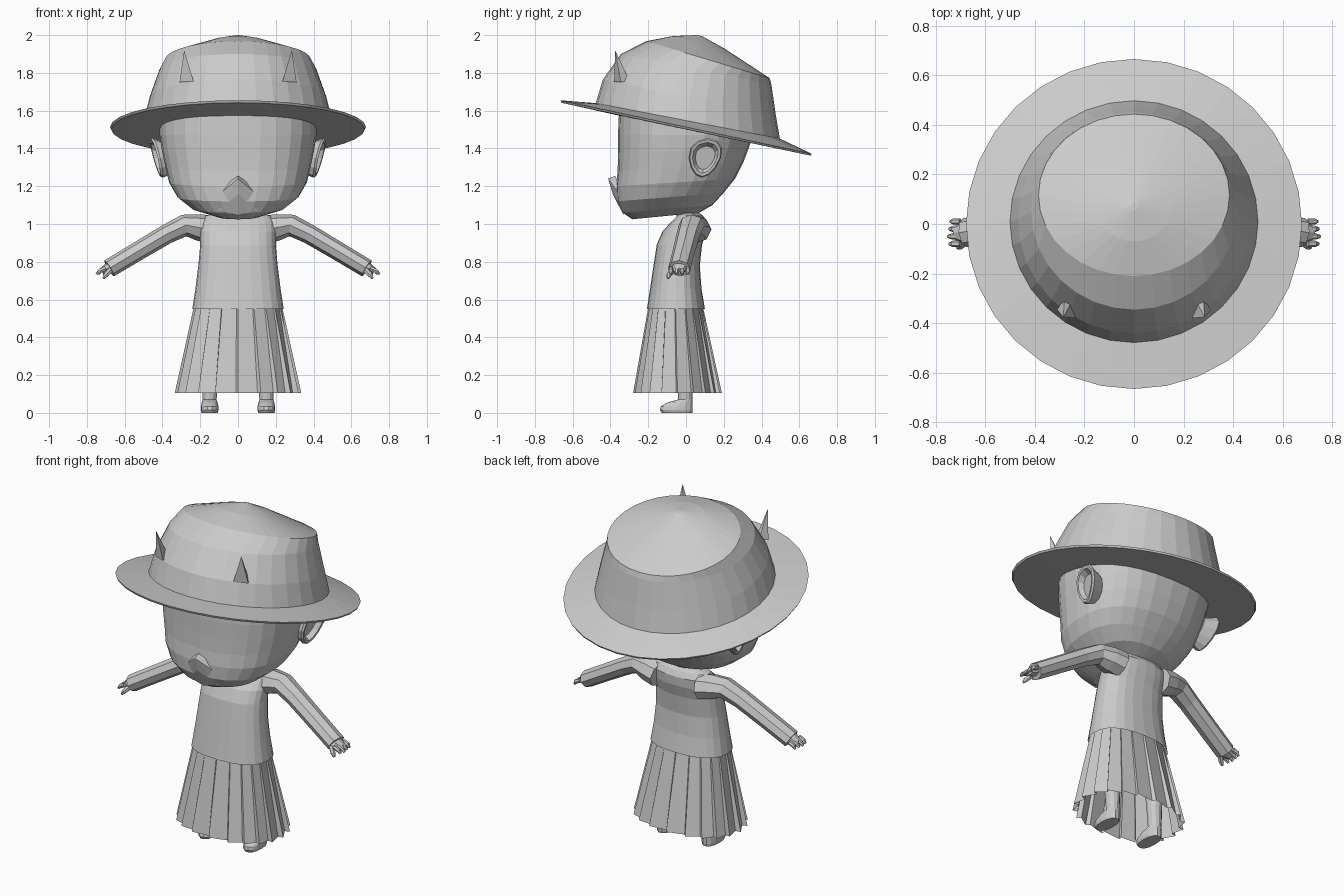
import bpy, bmesh, math
from mathutils import Vector

cube = bpy.data.objects.get("Cube")
if cube:
    bpy.data.objects.remove(cube)

GREY = (0.6, 0.6, 0.6, 1)
mat = bpy.data.materials.new("plain grey")
mat.use_nodes = True
mat.diffuse_color = GREY
mat.node_tree.nodes["Principled BSDF"].inputs["Base Color"].default_value = GREY


def finish(name, bm, mirror=False):
    bmesh.ops.recalc_face_normals(bm, faces=bm.faces)
    me = bpy.data.meshes.new(name)
    bm.to_mesh(me)
    bm.free()
    me.materials.append(mat)
    ob = bpy.data.objects.new(name, me)
    bpy.context.collection.objects.link(ob)
    if mirror:
        ob.modifiers.new("mirror", 'MIRROR').use_mirror_merge = False
    return ob


def loft(name, rings, caps=(True, True), mirror=False):
    """Skin a list of equally long point rings."""
    bm = bmesh.new()
    rows = [[bm.verts.new(p) for p in r] for r in rings]
    n = len(rows[0])
    for a, b in zip(rows, rows[1:]):
        for i in range(n):
            j = (i + 1) % n
            bm.faces.new((a[i], a[j], b[j], b[i]))
    if caps[0]:
        bm.faces.new(rows[0][::-1])
    if caps[1]:
        bm.faces.new(rows[-1])
    return finish(name, bm, mirror)


def power(v, e):
    return math.copysign(abs(v) ** (2 / e), v)


def ring(front, back, half, n=24, e=2.0, cx=0.0):
    """Tilted rounded ring through a front and a back (y, z) point."""
    f, b = Vector((cx, *front)), Vector((cx, *back))
    mid, arm = (f + b) / 2, (b - f) / 2
    pts = []
    for i in range(n):
        t = math.tau * i / n
        pts.append(mid + arm * power(math.sin(t), e)
                   + Vector((half * power(math.cos(t), e), 0, 0)))
    return pts


def tube(name, path, radii, sides=8, wide=1.0):
    """Tapered mirrored limb along a path."""
    path = [Vector(p) for p in path]
    rings = []
    for i, (p, r) in enumerate(zip(path, radii)):
        t = (path[min(i + 1, len(path) - 1)] - path[max(i - 1, 0)]).normalized()
        up = t.cross(Vector((0, 1, 0))).normalized()
        side = up.cross(t)
        rings.append([p + side * r * wide * math.cos(a) + up * r * math.sin(a)
                      for a in (math.tau * k / sides for k in range(sides))])
    return loft(name, rings, mirror=True)


# Hat: underside, tilted brim, crown and domed top
hat = [((-.36, 1.575), (.36, 1.425), .37),
       ((-.66, 1.642), (.66, 1.362), .67),
       ((-.665, 1.655), (.665, 1.372), .677),
       ((-.478, 1.64), (.497, 1.452), .5),
       ((-.44, 1.765), (.475, 1.58), .468),
       ((-.345, 1.9), (.452, 1.74), .415),
       ((-.21, 1.968), (.443, 1.772), .385),
       ((-.07, 1.995), (.21, 1.925), .15),
       ((.055, 2), (.085, 1.995), .015)]
loft("hat", [ring(*h, n=32) for h in hat])

# Horns on the front of the crown
base = [(.235, -.38, 1.755), (.31, -.345, 1.75), (.28, -.30, 1.76), (.25, -.31, 1.76)]
tip = Vector((.285, -.375, 1.92))
loft("horns", [base, [tip + (Vector(p) - tip) * .02 for p in base]], mirror=True)

# Head
head = [((-.285, 1.025), (.07, 1.06), .11),
        ((-.335, 1.06), (.14, 1.1), .24),
        ((-.365, 1.12), (.2, 1.165), .32),
        ((-.37, 1.2), (.26, 1.24), .365),
        ((-.362, 1.28), (.305, 1.33), .385),
        ((-.36, 1.37), (.335, 1.41), .403),
        ((-.36, 1.47), (.355, 1.47), .415),
        ((-.355, 1.59), (.36, 1.53), .415),
        ((-.3, 1.75), (.33, 1.65), .36)]
loft("head", [ring(*h, n=28, e=2.4) for h in head])

# Pointed snout that runs down into the chin
bm = bmesh.new()
for p in [(0, -.412, 1.24), (0, -.375, 1.255), (0, -.33, 1.045), (0, -.388, 1.16)]:
    bm.verts.new(p)
for s in (1, -1):
    for p in [(.045, -.36, 1.225), (.12, -.34, 1.14), (.1, -.33, 1.07)]:
        bm.verts.new((s * p[0], p[1], p[2]))
bmesh.ops.convex_hull(bm, input=bm.verts)
finish("snout", bm)

# Ears: flared cups with a hollow
ears = []
for x, size in [(.35, .7), (.425, 1), (.437, .93), (.435, .78), (.405, .6)]:
    cup = []
    for i in range(12):
        a = math.tau * i / 12
        dy = size * (.085 + .02 * math.sin(a)) * math.cos(a)
        dz = size * .105 * math.sin(a)
        cup.append((x + .25 * dz + .15 * dy, .1 + dy + .15 * dz, 1.35 + dz))
    ears.append(cup)
loft("ears", ears, mirror=True)

# Neck and shirt
loft("neck", [ring((-.05, z), (.07, z), .085, 12) for z in (1.0, 1.1)])
shirt = [(.55, -.207, .1, .242), (.66, -.19, .082, .225), (.78, -.172, .073, .21),
         (.89, -.155, .085, .2), (.96, -.125, .105, .2), (1.015, -.075, .108, .195),
         (1.045, -.045, .09, .17), (1.058, -.035, .07, .11)]
loft("shirt", [ring((f, z), (b, z), w, 24, 2.4) for z, f, b, w in shirt], caps=(False, True))

# Sleeves
tube("sleeves", [(.14, .045, .97), (.21, .04, .982), (.285, .03, .992), (.38, .012, .945),
                 (.52, -.01, .862), (.682, -.035, .765)],
     [.075, .07, .058, .052, .05, .049], wide=1.2)

# Hands
tube("palms", [(.65, -.035, .785), (.69, -.035, .765), (.722, -.035, .75)],
     [.026, .028, .018], wide=1.6)
for i, name in enumerate(["index", "middle", "ring", "little"]):
    y = -.08 + .03 * i
    reach = .75 - .006 * abs(i - 1)
    tube(name + "_fingers", [(.7, y, .765), (.73, y, .752), (reach, y, .735)],
         [.013, .013, .007], sides=6)
tube("thumbs", [(.675, -.07, .755), (.7, -.09, .73), (.712, -.095, .712)],
     [.016, .014, .007], sides=6)

# Pleated skirt: each pleat is a wide panel and a short return
PLEATS = 20


def pleat_ring(z, front, back, half, depth):
    pts = []
    for k in range(PLEATS):
        for shift, scale in ((0, 1), (.93, 1 - depth)):
            a = math.tau * (k + shift) / PLEATS
            pts.append((half * scale * power(math.cos(a), 2.3),
                        (front + back) / 2 + (back - front) / 2 * scale * power(math.sin(a), 2.3), z))
    return pts


loft("skirt", [pleat_ring(.57, -.198, .088, .232, .02),
               pleat_ring(.105, -.28, .19, .335, .09)], caps=(False, False))

# Legs and shoes
shoe = [(0, -.13, .035, .042), (.015, -.14, .037, .047), (.035, -.135, .037, .046),
        (.055, -.1, .036, .042), (.07, -.045, .035, .036)]
loft("shoes", [ring((f, z), (b, z), w, 14, 2.3, .15) for z, f, b, w in shoe], mirror=True)
leg = [(.06, -.042, .034, .036), (.12, -.043, .036, .04), (.55, -.08, .04, .065)]
loft("legs", [ring((f, z), (b, z), w, 12, 2, .15) for z, f, b, w in leg], mirror=True)
